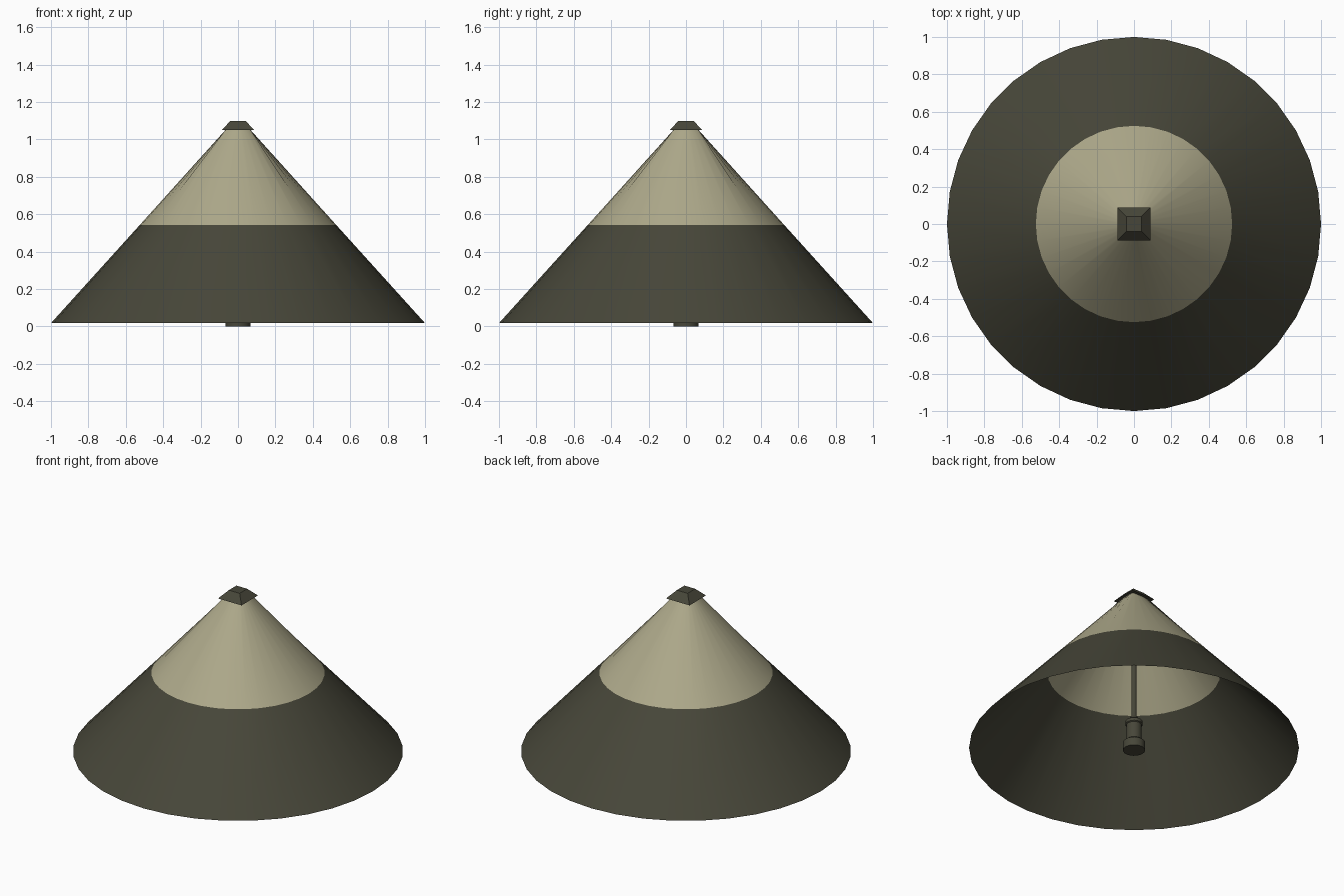
import bpy, bmesh, math

if "Cube" in bpy.data.objects:
    bpy.data.objects.remove(bpy.data.objects["Cube"])


def material(name, rgb):
    m = bpy.data.materials.new(name)
    m.diffuse_color = (*rgb, 1)
    m.use_nodes = True
    m.node_tree.nodes["Principled BSDF"].inputs["Base Color"].default_value = m.diffuse_color
    return m


dark = material("dark olive", (0.063, 0.062, 0.041))
beige = material("pale khaki", (0.42, 0.395, 0.255))


def loft(name, rings, mats, smooth_angle=None, cap=False, split_z=None):
    """Skin a stack of equal-length point rings, bottom to top."""
    bm = bmesh.new()
    loops = [[bm.verts.new(p) for p in ring] for ring in rings]
    n = len(loops[0])
    for a, b in zip(loops, loops[1:]):
        for i in range(n):
            j = (i + 1) % n
            bm.faces.new((a[i], a[j], b[j], b[i]))
    if cap:
        bm.faces.new(loops[0][::-1])
        bm.faces.new(loops[-1])
    if split_z is not None:
        for f in bm.faces:
            f.material_index = int(f.calc_center_median().z > split_z)
    mesh = bpy.data.meshes.new(name)
    bm.to_mesh(mesh)
    bm.free()
    for m in mats:
        mesh.materials.append(m)
    ob = bpy.data.objects.new(name, mesh)
    bpy.context.collection.objects.link(ob)
    if smooth_angle:
        bpy.ops.object.select_all(action='DESELECT')
        ob.select_set(True)
        bpy.context.view_layer.objects.active = ob
        bpy.ops.object.shade_smooth_by_angle(angle=math.radians(smooth_angle))
    return ob


def circle(r, z, n):
    return [(r * math.cos(math.tau * i / n), r * math.sin(math.tau * i / n), z) for i in range(n)]


def square(h, z, n):
    # circle points pushed out to a square outline
    pts = []
    for x, y, _ in circle(1, 0, n):
        k = h / max(abs(x), abs(y))
        pts.append((x * k, y * k, z))
    return pts


def box_ring(h, z):
    return [(-h, -h, z), (h, -h, z), (h, h, z), (-h, h, z)]


# Thin open shade: round rim blending to a square neck, two colour bands
N = 36
loft("shade", [circle(1.0, 0.018, N), circle(0.525, 0.543, N), square(0.066, 1.052, N)],
     [dark, beige], 35, split_z=0.54)

# Square tapered cap
loft("top_cap", [box_ring(0.087, 1.05), box_ring(0.04, 1.1)], [dark], cap=True)

# Hanging stem and lamp holder
profile = [(0.067, 0.0), (0.067, 0.055), (0.047, 0.07), (0.047, 0.175), (0.053, 0.18),
           (0.053, 0.2), (0.03, 0.215), (0.016, 0.24), (0.016, 1.06)]
loft("stem_and_socket", [circle(r, z, 20) for r, z in profile], [dark], 30, cap=True)
